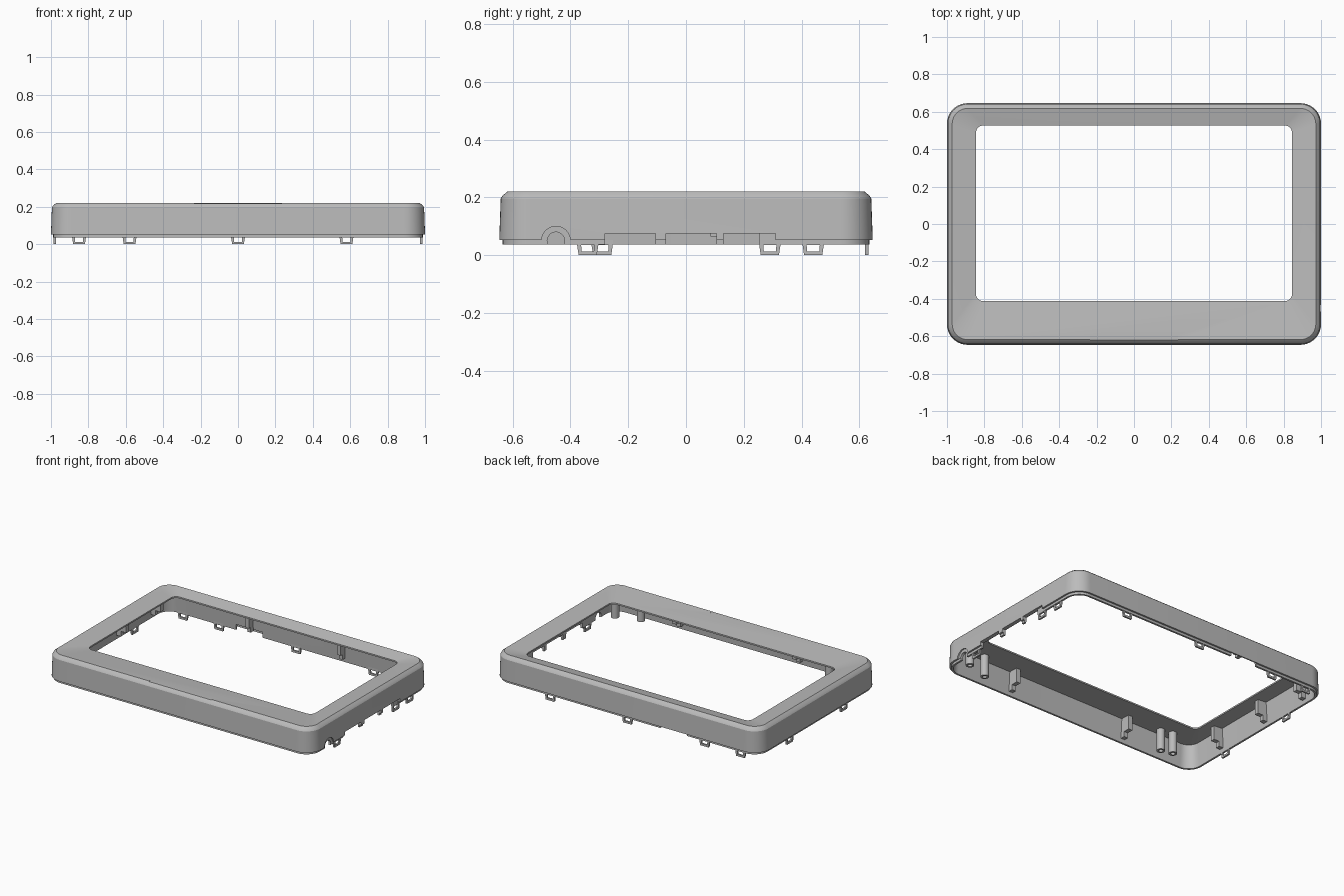
import bpy, bmesh, math
from mathutils import Matrix, Vector

cube = bpy.data.objects.get("Cube")
if cube:
    bpy.data.objects.remove(cube, do_unlink=True)

grey = bpy.data.materials.new("mid_grey_plastic")
grey.use_nodes = True
grey.diffuse_color = (0.5, 0.5, 0.5, 1)
grey.node_tree.nodes["Principled BSDF"].inputs["Base Color"].default_value = (0.5, 0.5, 0.5, 1)


def make_object(name, bm):
    bmesh.ops.recalc_face_normals(bm, faces=bm.faces)
    mesh = bpy.data.meshes.new(name)
    bm.to_mesh(mesh)
    bm.free()
    mesh.materials.append(grey)
    obj = bpy.data.objects.new(name, mesh)
    bpy.context.collection.objects.link(obj)
    return obj


def add_box(bm, x, y, z):
    """Box from three (low, high) ranges."""
    mid = Vector([(a + b) / 2 for a, b in (x, y, z)])
    size = [abs(b - a) for a, b in (x, y, z)]
    bmesh.ops.create_cube(bm, size=1, matrix=Matrix.Translation(mid) @ Matrix.Diagonal((*size, 1)))


def add_cylinder(bm, centre, radius, length, turn=Matrix()):
    bmesh.ops.create_cone(bm, cap_ends=True, segments=32, radius1=radius, radius2=radius,
                          depth=length, matrix=Matrix.Translation(centre) @ turn)


def rounded_rect(half_x, y_low, y_high, radius, z, steps=10):
    points = []
    corners = [(1, y_high, -1), (-1, y_high, -1), (-1, y_low, 1), (1, y_low, 1)]
    for i, (side, y, inward) in enumerate(corners):
        for k in range(steps + 1):
            a = math.radians(90) * (i + k / steps)
            points.append((side * (half_x - radius) + radius * math.cos(a),
                           y + inward * radius + radius * math.sin(a), z))
    return points


def smooth(obj):
    bpy.ops.object.select_all(action="DESELECT")
    obj.select_set(True)
    bpy.context.view_layer.objects.active = obj
    bpy.ops.object.shade_smooth_by_angle(angle=math.radians(25))


# Bezel shell: section carried round the frame, as (inset from outside, height)
HX, HY = 1.0, 0.646


def outer_ring(inset, z):
    return rounded_rect(HX - inset, inset - HY, HY - inset, 0.11 - inset, z)


def window_ring(z):
    return rounded_rect(0.845, -0.413, 0.527, 0.04, z)


rings = [outer_ring(i, z) for i, z in
         [(0.012, 0.037), (0.012, 0.053), (0, 0.053), (0.005, 0.196), (0.011, 0.206), (0.028, 0.22)]]
rings += [window_ring(0.2), window_ring(0.19)]
rings += [outer_ring(0.035, 0.2), outer_ring(0.025, 0.037)]

bm = bmesh.new()
loops = [[bm.verts.new(p) for p in ring] for ring in rings]
count = len(loops[0])
for i, lower in enumerate(loops):
    upper = loops[(i + 1) % len(loops)]
    for j in range(count):
        k = (j + 1) % count
        bm.faces.new((lower[j], lower[k], upper[k], upper[j]))
bezel = make_object("bezel_shell", bm)


def cut(target, build):
    bm = bmesh.new()
    build(bm)
    cutter = make_object("cutter", bm)
    mod = target.modifiers.new("cut", "BOOLEAN")
    mod.operation = "DIFFERENCE"
    mod.solver = "EXACT"
    mod.object = cutter
    bpy.context.view_layer.objects.active = target
    bpy.ops.object.modifier_apply(modifier=mod.name)
    bpy.data.objects.remove(cutter, do_unlink=True)


# Cable notch with a shallow surround on the side wall
sideways = Matrix.Rotation(math.radians(90), 4, "Y")
cut(bezel, lambda bm: add_cylinder(bm, (1.04, -0.45, 0.05), 0.05, 0.1, sideways))
cut(bezel, lambda bm: add_cylinder(bm, (0.98, -0.45, 0.05), 0.03, 0.1, sideways))

# Slots in the lower edges, and the finger dip in the front crest
for low, high in [(-0.28, -0.105), (-0.07, 0.105), (0.13, 0.31)]:
    cut(bezel, lambda bm: add_box(bm, (0.95, 1.1), (low, high), (0, 0.076)))
cut(bezel, lambda bm: add_box(bm, (-0.45, -0.25), (0.58, 0.638), (0, 0.075)))
cut(bezel, lambda bm: add_box(bm, (-0.235, 0.235), (-0.7, -0.58), (0.2175, 0.3)))
smooth(bezel)


# Snap tabs: small tapered window frames hanging below the walls
def snap_tab(name, wall, along):
    bm = bmesh.new()
    w, t = 0.037, 0.006
    add_box(bm, (-w, w), (-t, t), (0, 0.013))
    add_box(bm, (-w, w), (-t, t), (0.036, 0.085))
    for s in (-1, 1):
        add_box(bm, (s * w, s * (w - 0.014)), (-t, t), (0.013, 0.036))
    for v in bm.verts:
        v.co.x *= min(1, 0.85 + 4 * v.co.z)
    obj = make_object(name, bm)
    if wall == "back":
        obj.location = (along, HY - 0.02, 0)
    else:
        obj.rotation_euler.z = math.radians(90)
        obj.location = ((1 if wall == "left" else -1) * (HX - 0.02), along, 0)


tabs = {"back": (-0.85, -0.58, 0, 0.58), "left": (-0.34, 0.29, 0.44), "right": (-0.29, 0.29)}
for wall, places in tabs.items():
    for n, along in enumerate(places):
        snap_tab(f"{wall}_snap_tab_{n + 1}", wall, along)

# Screw bosses: tubes hanging from the underside of the front border
for n, (x, y) in enumerate([(0.89, -0.51), (0.73, -0.56), (-0.685, -0.56), (-0.765, -0.54)]):
    bm = bmesh.new()
    add_cylinder(bm, (x, y, 0.125), 0.026, 0.15)
    boss = make_object(f"screw_boss_{n + 1}", bm)
    cut(boss, lambda bm: add_cylinder(bm, (x, y, 0.05), 0.014, 0.1))
    smooth(boss)


# Stiffening ribs: a deep upper part with a shallower foot against the wall
def rib(name, x, y, foot_x, foot_y):
    bm = bmesh.new()
    add_box(bm, x, y, (0.1, 0.2))
    add_box(bm, foot_x, foot_y, (0.065, 0.1))
    make_object(name, bm)


for n, x in enumerate((0.47, -0.43)):
    span = (x - 0.015, x + 0.015)
    rib(f"front_rib_{n + 1}", span, (-0.62, -0.545), span, (-0.62, -0.59))
for n, x in enumerate((-0.33, 0.36)):
    span = (x - 0.012, x + 0.012)
    rib(f"back_rib_{n + 1}", span, (0.57, 0.62), span, (0.59, 0.62))
for n, y in enumerate((-0.32, 0.1, 0.47)):
    span = (y - 0.015, y + 0.015)
    rib(f"right_rib_{n + 1}", (-0.972, -0.9), span, (-0.972, -0.94), span)
